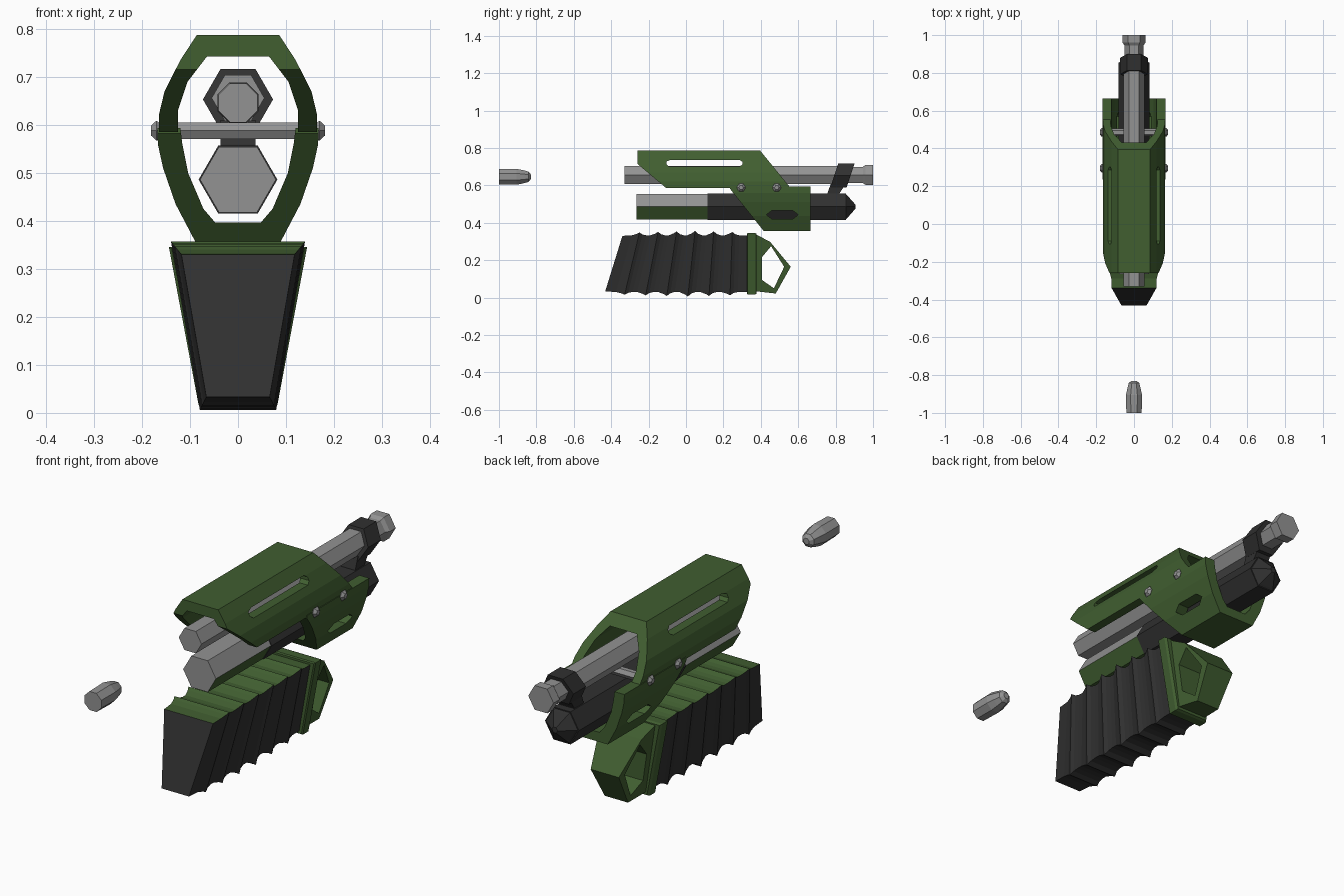
import bpy, bmesh, math
from mathutils import Vector

if "Cube" in bpy.data.objects:
    bpy.data.objects.remove(bpy.data.objects["Cube"])


def material(name, rgb):
    m = bpy.data.materials.new(name)
    m.diffuse_color = (*rgb, 1)
    m.use_nodes = True
    m.node_tree.nodes["Principled BSDF"].inputs["Base Color"].default_value = m.diffuse_color
    return m


GREEN = material("olive green", (0.052, 0.112, 0.030))
GREY = material("steel grey", (0.29, 0.29, 0.29))
BLACK = material("charcoal black", (0.03, 0.03, 0.03))


def finish(bm, name, mats, rule=None):
    bmesh.ops.recalc_face_normals(bm, faces=bm.faces[:])
    bm.normal_update()
    if rule:
        for f in bm.faces:
            f.material_index = rule(f)
    me = bpy.data.meshes.new(name)
    bm.to_mesh(me)
    bm.free()
    for m in mats:
        me.materials.append(m)
    ob = bpy.data.objects.new(name, me)
    bpy.context.collection.objects.link(ob)
    return ob


def loft(name, rings, mats, rule=None, closed=False):
    """Skin a list of point rings; cap the ends, or join last to first."""
    bm = bmesh.new()
    vs = [[bm.verts.new(p) for p in r] for r in rings]
    n = len(vs[0])
    pairs = list(zip(vs, vs[1:])) + ([(vs[-1], vs[0])] if closed else [])
    for a, b in pairs:
        for i in range(n):
            j = (i + 1) % n
            bm.faces.new((a[i], a[j], b[j], b[i]))
    if not closed:
        bm.faces.new(vs[0])
        bm.faces.new(vs[-1])
    return finish(bm, name, mats, rule)


def turned(name, z, stations, mat, sides=6, rule=None, offset=0.0, shear=0.0):
    """Faceted round part along y from (y, radius) stations."""
    rings = []
    for y, r in stations:
        ring = []
        for i in range(sides):
            a = offset + 2 * math.pi * i / sides
            dz = r * math.sin(a)
            ring.append((r * math.cos(a), y + shear * dz, z + dz))
        rings.append(ring)
    return loft(name, rings, mat, rule)


def side_prism(name, pts, w=0.4):
    return loft(name, [[(x, y, z) for y, z in pts] for x in (-w, w)], [GREEN])


def half_shell(name, outer, inner, side, slot):
    """Arched section along y, trimmed to a side profile, with a slot cut through."""
    sect = outer + [(-x, z) for x, z in reversed(outer)]
    sect += [(-x, z) for x, z in inner] + list(reversed(inner))
    ob = loft(name, [[(x, y, z) for x, z in sect] for y in (-0.5, 0.9)], [GREEN])
    cutters = [(side_prism("trim_cutter", side), 'INTERSECT'),
               (side_prism("slot_cutter", slot), 'DIFFERENCE')]
    for c, op in cutters:
        c.hide_render = True
        m = ob.modifiers.new(op, 'BOOLEAN')
        m.operation, m.object, m.solver = op, c, 'EXACT'
    bpy.context.view_layer.update()
    dg = bpy.context.evaluated_depsgraph_get()
    me = bpy.data.meshes.new_from_object(ob.evaluated_get(dg))
    ob.modifiers.clear()
    ob.data = me
    for c, _ in cutters:
        bpy.data.objects.remove(c)
    return ob


# Bullet behind the gun
turned("bullet", 0.646, [(-1, 0.044), (-0.905, 0.046), (-0.87, 0.038), (-0.842, 0.03),
                         (-0.83, 0.014)], [GREY], 8, offset=math.pi / 8)

# Upper barrel and muzzle
turned("barrel", 0.656, [(-0.33, 0.055), (0.86, 0.055)], [GREY])
turned("muzzle", 0.656, [(0.85, 0.05), (0.945, 0.05), (0.96, 0.061), (1.0, 0.061)], [GREY])

# Lower tube: grey and green front, black rear with pointed cap
turned("front_tube", 0.486, [(-0.265, 0.079), (0.12, 0.079)], [GREY, GREEN],
       rule=lambda f: int(f.normal.z < -0.1))
turned("rear_tube", 0.486, [(0.115, 0.082), (0.855, 0.082)], [BLACK])
turned("tube_cap", 0.486, [(0.85, 0.082), (0.862, 0.07), (0.905, 0.014)], [BLACK])

# Slanted bracket tying barrel to tube
turned("barrel_clamp", 0.653, [(0.793, 0.073), (0.88, 0.073)], [BLACK], shear=0.33)
loft("clamp_neck", [[(-0.036, a, z), (0.036, a, z), (0.036, b, z), (-0.036, b, z)]
                    for a, b, z in ((0.752, 0.815, 0.53), (0.757, 0.822, 0.56),
                                    (0.775, 0.855, 0.61))], [BLACK])

# Upper shell with long side windows
half_shell("upper_shell",
           [(0.165, 0.583), (0.165, 0.62), (0.153, 0.67), (0.12, 0.735), (0.086, 0.787)],
           [(0.125, 0.583), (0.125, 0.63), (0.105, 0.69), (0.065, 0.742)],
           [(-0.26, 0.80), (-0.26, 0.715), (-0.105, 0.585), (0.56, 0.585), (0.385, 0.80)],
           [(-0.105, 0.712), (-0.09, 0.70), (0.285, 0.70), (0.302, 0.712), (0.302, 0.726),
            (0.285, 0.737), (-0.08, 0.737), (-0.105, 0.728)])

# Lower shell with six-sided vents
half_shell("lower_shell",
           [(0.168, 0.594), (0.167, 0.56), (0.156, 0.51), (0.13, 0.435), (0.088, 0.355)],
           [(0.12, 0.594), (0.116, 0.56), (0.104, 0.5), (0.072, 0.425), (0.048, 0.397)],
           [(0.235, 0.60), (0.235, 0.582), (0.42, 0.35), (0.665, 0.35), (0.665, 0.60)],
           [(0.43, 0.443), (0.46, 0.42), (0.57, 0.42), (0.60, 0.443), (0.57, 0.466),
            (0.46, 0.466)])

# Two cross bolts through the shells
for k, y in enumerate((0.295, 0.485)):
    rings = [[(x, y + r * math.cos(i * math.pi / 3), 0.588 + r * math.sin(i * math.pi / 3))
              for i in range(6)]
             for x, r in ((-0.181, 0.012), (-0.17, 0.024), (-0.165, 0.02),
                          (0.165, 0.02), (0.17, 0.024), (0.181, 0.012))]
    loft(f"cross_bolt_{k + 1}", rings, [GREY])


# Ribbed magazine: fanned trapezoid rings, green on top
def mag_ring(t, g):
    """t runs 0..1 from front to back; g is rib growth."""
    yt, yb = -0.34 + 0.675 * t, -0.432 + 0.767 * t
    zt, zb = 0.33 + g, 0.033 - g
    wt, wb = 0.118 + g * 0.8, 0.066 + g * 0.5
    return [(-wb, yb, zb), (wb, yb, zb), (wt, yt, zt), (-wt, yt, zt)]


rings = [mag_ring(0, 0)]
for k in range(6):
    c = 0.135 + 0.147 * k
    g = 0.027 - 0.003 * abs(k - 3)
    rings += [mag_ring(c - 0.06, 0.003), mag_ring(c - 0.02, g * 0.6), mag_ring(c, g),
              mag_ring(c + 0.025, g * 0.4), mag_ring(c + 0.055, 0.003)]
rings.append(mag_ring(1, 0.003))
loft("magazine", rings, [BLACK, GREEN], lambda f: int(f.normal.z > 0.5))

# Magazine rear flange
loft("magazine_flange", [[(-b, y, 0.016 + d), (b, y, 0.016 + d), (t, y, 0.346 - d), (-t, y, 0.346 - d)]
                         for y, b, t, d in ((0.325, 0.078, 0.138, 0.004), (0.33, 0.082, 0.144, 0),
                                            (0.368, 0.082, 0.144, 0), (0.378, 0.076, 0.136, 0.005))],
     [GREEN])

# Pull loop behind the flange
outer = [(0.37, 0.34), (0.45, 0.298), (0.56, 0.165), (0.48, 0.022), (0.37, 0.034)]
inner = [(0.405, 0.215), (0.455, 0.275), (0.525, 0.165), (0.47, 0.05), (0.405, 0.095)]


def loop_ring(pts, s):
    return [(s * (0.066 + 0.15 * z - 0.12 * (y - 0.37)), y, z) for y, z in pts]


inner = inner[1:] + inner[:1]          # line the hole corners up with the outline
inner = [inner[-1]] + inner[:-1]
loft("pull_loop", [loop_ring(outer, -1), loop_ring(outer, 1),
                   loop_ring(inner, 1), loop_ring(inner, -1)], [GREEN], closed=True)
